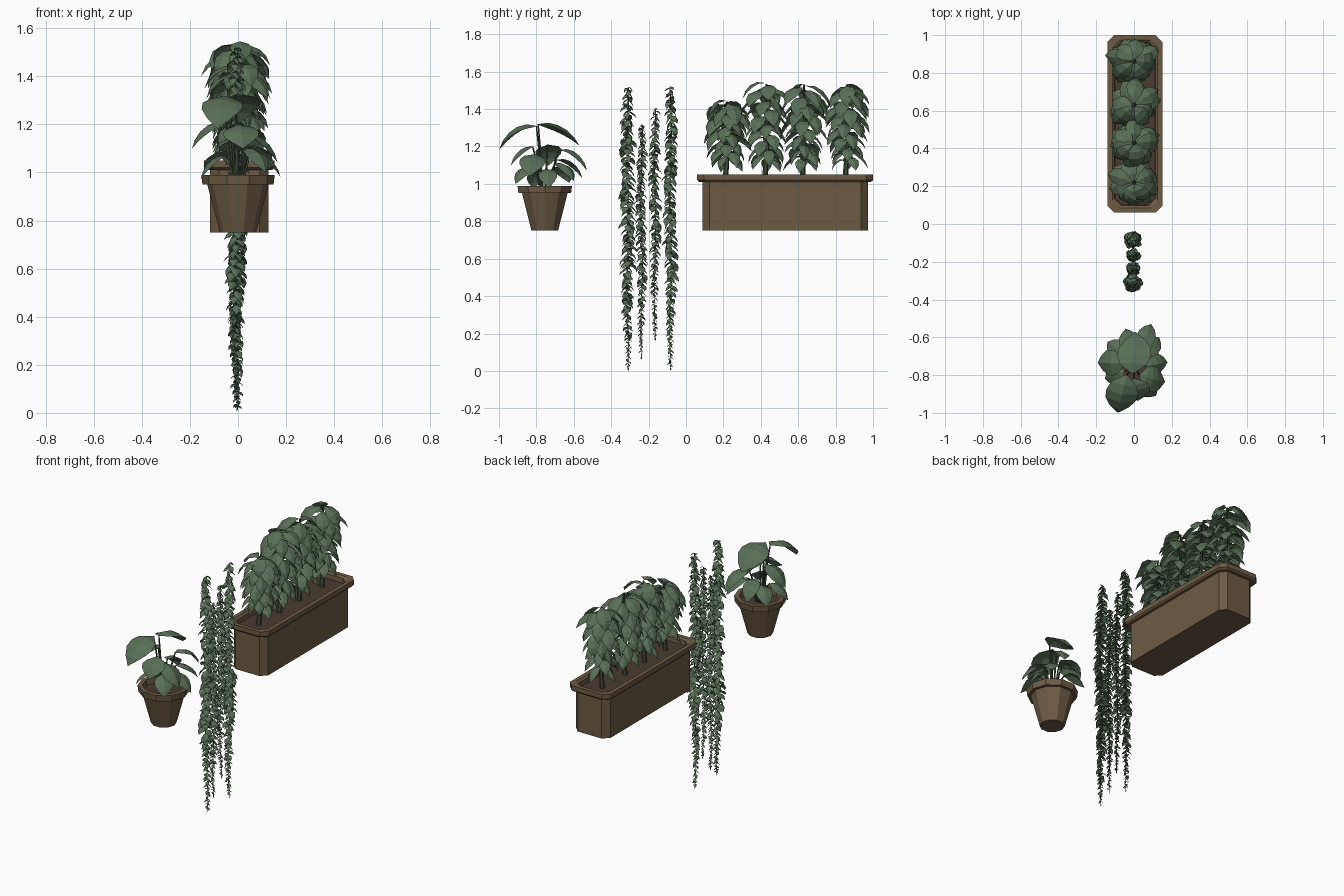
import bpy, bmesh, random
from math import sin, cos, pi, radians
from mathutils import Vector, Matrix

if "Cube" in bpy.data.objects:
    bpy.data.objects.remove(bpy.data.objects["Cube"])

random.seed(4)


def material(name, rgb):
    m = bpy.data.materials.new(name)
    m.diffuse_color = (*rgb, 1)
    m.use_nodes = True
    m.node_tree.nodes["Principled BSDF"].inputs["Base Color"].default_value = m.diffuse_color
    return m


POT = material("clay", (0.155, 0.105, 0.058))
SOIL = material("soil", (0.07, 0.045, 0.03))
LEAF = material("leaf", (0.10, 0.16, 0.095))
STEM = material("stem", (0.06, 0.085, 0.05))


def finish(name, bm, mat):
    me = bpy.data.meshes.new(name)
    bm.to_mesh(me)
    bm.free()
    me.materials.append(mat)
    ob = bpy.data.objects.new(name, me)
    bpy.context.collection.objects.link(ob)
    return ob


def loft(bm, rings, cap_start=True, cap_end=True):
    vs = [[bm.verts.new(p) for p in r] for r in rings]
    n = len(rings[0])
    for a, b in zip(vs, vs[1:]):
        for i in range(n):
            bm.faces.new((a[i], a[(i + 1) % n], b[(i + 1) % n], b[i]))
    if cap_start:
        bm.faces.new(vs[0][::-1])
    if cap_end:
        bm.faces.new(vs[-1])


def decagon(r, z):
    return [(r * cos(i * pi / 5), -0.755 + r * sin(i * pi / 5), z) for i in range(10)]


def chamfered(hx, hy, z, c=0.037):
    pts = [(hx, -hy + c), (hx, hy - c), (hx - c, hy), (-hx + c, hy),
           (-hx, hy - c), (-hx, -hy + c), (-hx + c, -hy), (hx - c, -hy)]
    return [(x + 0.005, y + 0.53, z) for x, y in pts]


def tube(bm, pts, r0, r1, n=5):
    rings = []
    for i, p in enumerate(pts):
        d = pts[min(i + 1, len(pts) - 1)] - pts[max(i - 1, 0)]
        q = d.to_track_quat('Z', 'Y')
        r = r0 + (r1 - r0) * i / (len(pts) - 1)
        rings.append([p + q @ Vector((r * cos(k * 2 * pi / n), r * sin(k * 2 * pi / n), 0)) for k in range(n)])
    loft(bm, rings)


def leaf(bm, start, az, length, width, p0, p1, roll=0, prof=(0.08, 0.75, 1.0, 0.72, 0)):
    """Drooping leaf folded along its midrib; pitch runs from p0 to p1 degrees."""
    p, n, a = Vector(start), len(prof) - 1, radians(az)
    prev = None
    for i, w in enumerate(prof):
        pitch = radians(p0 + (p1 - p0) * ((i + 0.5) / (n + 0.5)) ** 0.7)
        d = Vector((cos(a) * cos(pitch), sin(a) * cos(pitch), sin(pitch)))
        side = Matrix.Rotation(radians(roll), 3, d) @ Vector((-sin(a), cos(a), 0))
        up = d.cross(side)
        h = w * width / 2
        mid = bm.verts.new(p)
        if w:
            row = [bm.verts.new(p + side * h - up * h * 0.3), mid, bm.verts.new(p - side * h - up * h * 0.3)]
        else:
            row = [mid] * 3
        if prev:
            for k in (0, 1):
                bm.faces.new([prev[k], prev[k + 1], row[k + 1]] + ([row[k]] if w else []))
        prev = row
        p = p + d * length / n


# Round pot and soil
bm = bmesh.new()
loft(bm, [decagon(r, z) for r, z in
          ((0.075, 0.75), (0.128, 0.95), (0.148, 0.95), (0.153, 0.99), (0.125, 0.99), (0.115, 0.94))])
finish("round_pot", bm, POT)
bm = bmesh.new()
bm.faces.new([bm.verts.new(p) for p in decagon(0.118, 0.955)])
finish("round_pot_soil", bm, SOIL)

# Trough planter and soil
bm = bmesh.new()
loft(bm, [chamfered(*r) for r in
          ((0.122, 0.442, 0.75), (0.122, 0.442, 1.01), (0.138, 0.458, 1.01), (0.146, 0.47, 1.02),
           (0.146, 0.47, 1.05), (0.120, 0.444, 1.05), (0.108, 0.432, 1.04), (0.105, 0.429, 0.99))])
finish("trough_planter", bm, POT)
bm = bmesh.new()
bm.faces.new([bm.verts.new(p) for p in chamfered(0.106, 0.43, 1.01)])
finish("trough_soil", bm, SOIL)

# Broad-leaved plant: start, azimuth, length, width, pitch range
BROAD = [
    ((-0.04, -0.80, 1.31), -103, 0.27, 0.17, 30, -82),
    ((-0.01, -0.79, 1.32), 86, 0.27, 0.18, 25, -70),
    ((0.03, -0.68, 1.18), 68, 0.22, 0.10, 30, -85),
    ((-0.05, -0.74, 1.21), 178, 0.20, 0.14, 20, -85),
    ((0.03, -0.80, 1.16), -15, 0.20, 0.14, 15, -85),
    ((0.04, -0.82, 1.10), -50, 0.17, 0.11, 15, -85),
    ((0.06, -0.75, 1.08), 8, 0.17, 0.10, 15, -85),
    ((-0.05, -0.78, 1.07), 200, 0.16, 0.10, 15, -85),
    ((0.00, -0.82, 1.20), -80, 0.17, 0.15, 15, -85),
    ((-0.02, -0.69, 1.13), 100, 0.19, 0.10, 25, -85),
    ((0.05, -0.70, 1.11), 50, 0.18, 0.10, 25, -85),
    ((-0.05, -0.70, 1.09), 140, 0.16, 0.10, 20, -80),
]
leaves, stems = bmesh.new(), bmesh.new()
for s, az, ln, wd, p0, p1 in BROAD:
    leaf(leaves, s, az, ln, wd, p0, p1, random.uniform(-10, 10), (0.1, 0.8, 1, 0.95, 0.6, 0))
    s = Vector(s)
    base = Vector((s.x * 0.3, -0.755 + (s.y + 0.755) * 0.3, 0.95))
    knee = base.lerp(s, 0.6) + Vector((0, 0, 0.03))
    tube(stems, [base, knee, s], 0.006, 0.004)
finish("broad_leaves", leaves, LEAF)
finish("broad_leaf_stems", stems, STEM)

# Row of four bushy plants in the trough
leaves, stems = bmesh.new(), bmesh.new()
for y, top in ((0.22, 1.47), (0.43, 1.565), (0.63, 1.56), (0.86, 1.56)):
    tube(stems, [Vector((0.0, y - 0.01, 1.0)), Vector((0.01, y + 0.005, 1.25)), Vector((0.0, y, top - 0.03))],
         0.016, 0.006, 6)
    n, turn = 42, random.uniform(0, 360)
    for i in range(n):
        t = i / (n - 1)
        az = turn + i * 137.5
        z = 1.13 + (top - 0.025 - 1.13) * t
        ln = (0.13 + 0.055 * t) * random.uniform(0.85, 1.1)
        a = radians(az)
        leaf(leaves, (0.01 * cos(a), y + 0.01 * sin(a), z), az, ln, 0.06 + 0.035 * t,
             random.uniform(15, 38), random.uniform(-105, -85), random.uniform(-20, 20))
finish("bushy_leaves", leaves, LEAF)
finish("bushy_stems", stems, STEM)

# Four hanging vines: y, bottom, top, radius
leaves, stems = bmesh.new(), bmesh.new()
for y, low, top, rad in ((-0.312, 0.0, 1.525, 0.045), (-0.237, 0.06, 1.325, 0.034),
                         (-0.166, 0.16, 1.41, 0.034), (-0.083, 0.0, 1.525, 0.042)):
    ph = random.uniform(0, 6)

    def spine(z):
        return Vector((-0.006 + 0.006 * sin(z * 7 + ph), y + 0.004 * sin(z * 9 + ph), z))
    tube(stems, [spine(low + 0.012 + (top - low - 0.022) * i / 24) for i in range(25)], 0.002, 0.004, 4)
    n = int((top - low) / 0.0075)
    for i in range(n):
        t = i / (n - 1)
        size = rad * min(1, 0.38 + 1.6 * t) * (1 if t < 0.85 else 1 - 2 * (t - 0.85))
        size *= random.uniform(0.75, 1.2)
        z = low + 0.03 + (top - low - 0.035) * t
        leaf(leaves, spine(z), i * 137.5 + random.uniform(-20, 20), size * 1.4, size * 0.9,
             random.uniform(-5, 30), random.uniform(-110, -80), random.uniform(-35, 35), (0.1, 1, 0.75, 0))
    # Tip leaf points straight down
    leaf(leaves, spine(low + 0.02), 0, 0.02, 0.01, -89, -89, 0, (0.1, 1, 0))
finish("vine_leaves", leaves, LEAF)
finish("vine_stems", stems, STEM)
